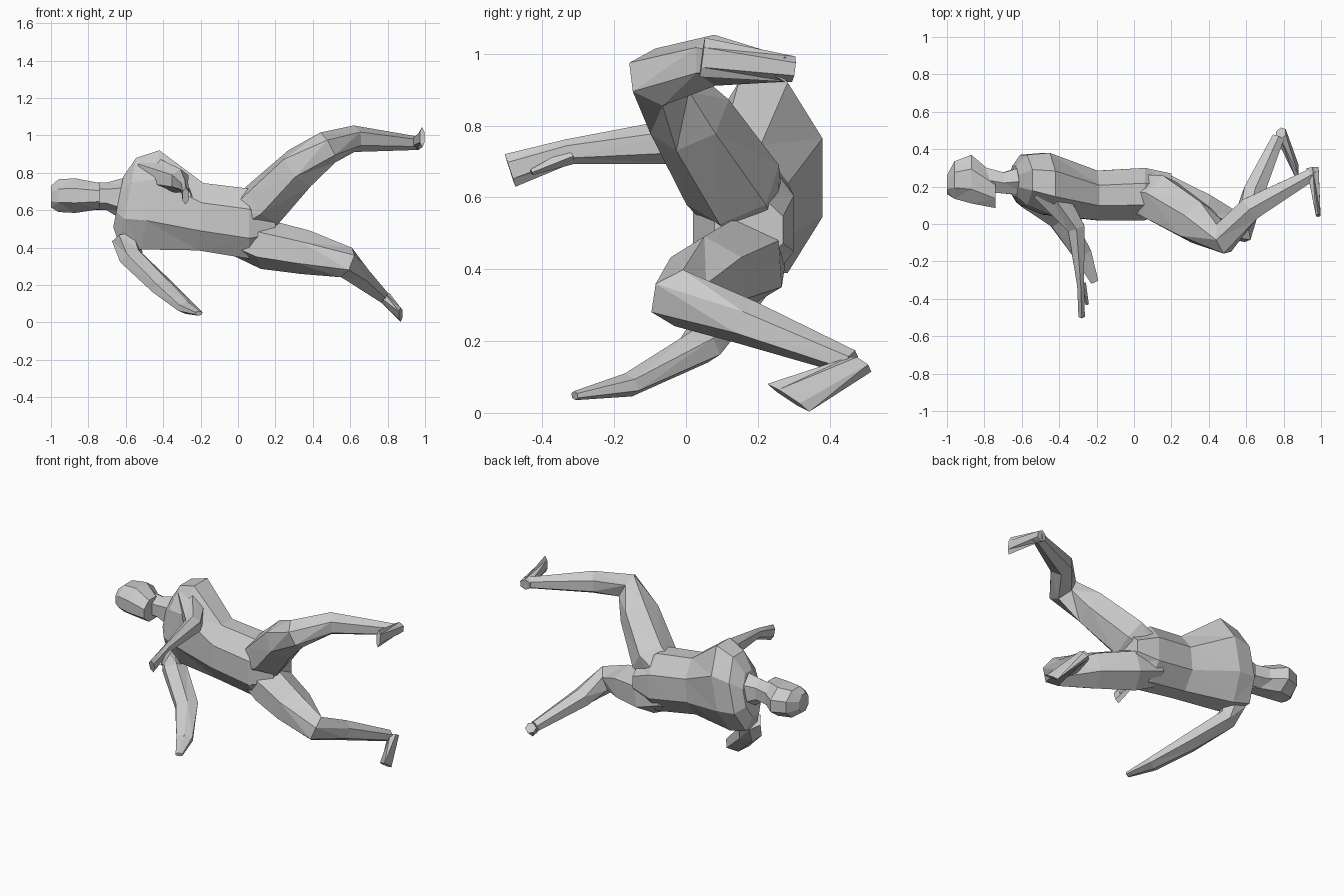
import bpy, bmesh, math
from mathutils import Vector

if "Cube" in bpy.data.objects:
    bpy.data.objects.remove(bpy.data.objects["Cube"])


def skin(name, rings):
    """Bridge vertex rings and cap both ends with flat triangles."""
    bm = bmesh.new()
    loops = [[bm.verts.new(p) for p in r] for r in rings]
    n = len(loops[0])
    for a, b in zip(loops, loops[1:]):
        for i in range(n):
            bm.faces.new((a[i], a[i - 1], b[i - 1], b[i]))
    bm.faces.new(loops[0])
    bm.faces.new(loops[-1])
    bmesh.ops.triangulate(bm, faces=bm.faces[:])
    bmesh.ops.recalc_face_normals(bm, faces=bm.faces[:])
    me = bpy.data.meshes.new(name)
    bm.to_mesh(me)
    bm.free()
    ob = bpy.data.objects.new(name, me)
    bpy.context.collection.objects.link(ob)
    return ob


def trunk(name, *sections, lean=0.0, n=8):
    """Boxy sections across x: x, y min, y max, z min, z max; lean shears the shoulder end."""
    k = 1 / math.cos(math.pi / n)
    rings = []
    for x, y0, y1, z0, z1 in sections:
        s = lean * min(1, max(0, -2 * x))
        ring = []
        for i in range(n):
            a = (i + 0.5) * math.tau / n
            dy, dz = math.cos(a) * k * (y1 - y0) / 2, math.sin(a) * k * (z1 - z0) / 2
            ring.append((x + s * dz, (y0 + y1) / 2 + dy, (z0 + z1) / 2 + dz))
        rings.append(ring)
    return skin(name, rings)


def limb(name, *joints, wide=None, flat=1.0, n=6):
    """Tube through joints x, y, z, radius; thickness fades to flat at the tip.
    wide sets a slanted tip edge, otherwise rings stand square to the path."""
    pts = [Vector(j[:3]) for j in joints]
    last = len(pts) - 1
    rings = []
    for i, p in enumerate(pts):
        t = (pts[min(i + 1, last)] - pts[max(i - 1, 0)]).normalized()
        u = Vector(wide or (0, 0, 1))
        if not wide:
            u -= t * u.dot(t)
        u = u.normalized() * joints[i][3] * 1.06
        v = t.cross(u) * (1 + (flat - 1) * i / last) * 1.03
        rings.append([p + u * math.cos(k * math.tau / n) + v * math.sin(k * math.tau / n)
                      for k in range(n)])
    return skin(name, rings)


# torso from collar to pelvis
body = trunk("body", (-.64, .15, .31, .51, .78), (-.59, .10, .37, .42, .88),
             (-.47, .05, .38, .39, .92), (-.2, .02, .285, .385, .745),
             (.06, .02, .30, .34, .715), (.20, .08, .27, .42, .60), lean=0.2)

# head and neck
head = trunk("head", (-1, .16, .26, .615, .73), (-.96, .135, .335, .59, .765),
             (-.87, .11, .37, .585, .77), (-.74, .085, .26, .605, .745))
neck = limb("neck", (-.82, .24, .675, .07), (-.7, .22, .675, .07), (-.58, .23, .66, .12), flat=0.7)

# raised leg
raised_leg = limb("raised_leg", (0, .17, .55, .10), (.14, .13, .635, .13), (.33, .01, .825, .112),
                  (.48, -.075, .935, .085), (.62, .08, .982, .067), (.97, .275, .957, .033))
raised_foot = limb("raised_foot", (.955, .30, .957, .034), (.985, .045, .99, .052), flat=0.25)

# lower leg
lower_leg = limb("lower_leg", (0, .18, .46, .10), (.15, .15, .415, .125), (.36, .06, .375, .112),
                 (.58, -.02, .32, .08), (.64, .17, .252, .06), (.77, .46, .14, .034))
lower_foot = limb("lower_foot", (.785, .485, .135, .035), (.87, .285, .042, .066),
                  wide=(0, .83, -.55), flat=0.2)

# forward-reaching arm, with its thumb
forward_arm = limb("forward_arm", (-.47, .20, .80, .09), (-.31, -.02, .757, .06),
                   (-.285, -.33, .727, .033), (-.28, -.49, .675, .045), flat=0.4)
forward_thumb = limb("forward_thumb", (-.28, -.32, .715, .022), (-.25, -.43, .67, .008), n=4)

# downward-reaching arm
down_arm = limb("down_arm", (-.60, .20, .45, .07), (-.57, .155, .345, .06),
                (-.40, .04, .185, .05), (-.275, -.16, .078, .032), (-.21, -.31, .048, .012),
                flat=1.8)

# weld every part into one continuous skin
bpy.context.view_layer.objects.active = body
for part in (head, neck, raised_leg, raised_foot, lower_leg, lower_foot,
             forward_arm, forward_thumb, down_arm):
    m = body.modifiers.new("union", 'BOOLEAN')
    m.operation = 'UNION'
    m.solver = 'EXACT'
    m.object = part
    bpy.ops.object.modifier_apply(modifier=m.name)
    bpy.data.objects.remove(part)
